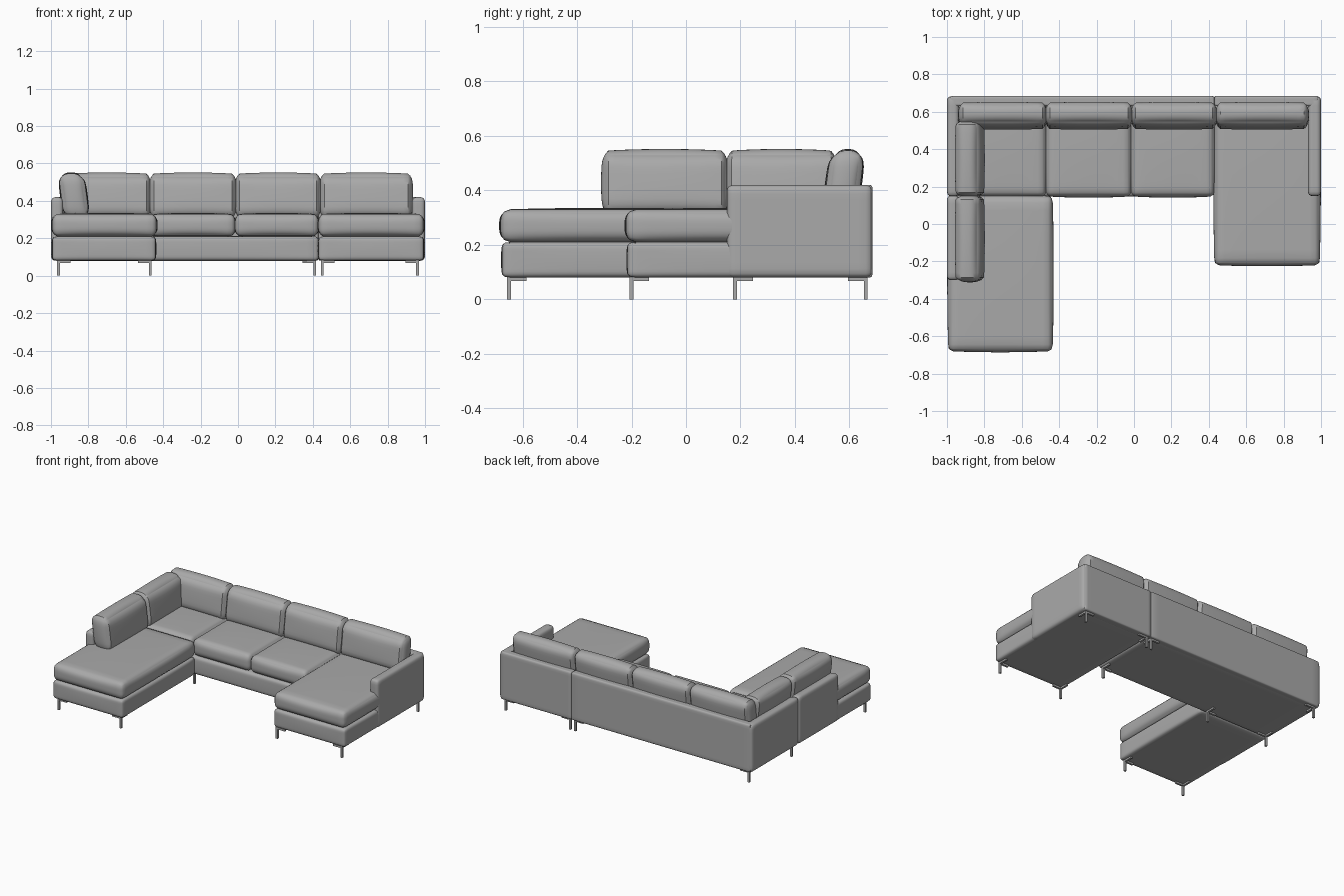
import bpy, bmesh, math
from mathutils import Vector, Matrix

cube = bpy.data.objects.get("Cube")
if cube:
    bpy.data.objects.remove(cube, do_unlink=True)


def make_material(name, colour):
    mat = bpy.data.materials.new(name)
    mat.use_nodes = True
    mat.diffuse_color = colour
    mat.node_tree.nodes["Principled BSDF"].inputs["Base Color"].default_value = colour
    return mat


GREY = make_material("soft grey", (0.4, 0.4, 0.4, 1))


def finish(bm, name, smooth=True):
    mesh = bpy.data.meshes.new(name)
    bm.to_mesh(mesh)
    bm.free()
    obj = bpy.data.objects.new(name, mesh)
    bpy.context.collection.objects.link(obj)
    mesh.materials.append(GREY)
    if smooth:
        bpy.ops.object.select_all(action="DESELECT")
        obj.select_set(True)
        bpy.context.view_layer.objects.active = obj
        bpy.ops.object.shade_smooth_by_angle(angle=math.radians(40))
    return obj


def padded_box(name, xs, ys, zs, radii, crown=0.0, lean=0.0, turn=0.0):
    """Rounded upholstered box: radii per axis, crowned faces, optional lean in local y."""
    low, high = (Vector(c) for c in zip(xs, ys, zs))
    centre, half = (low + high) / 2, (high - low) / 2
    if turn:
        half.x, half.y = half.y, half.x
    bm = bmesh.new()
    bmesh.ops.create_cube(bm, size=2)
    bmesh.ops.subdivide_edges(bm, edges=bm.edges[:], cuts=14, use_grid_fill=True)
    for v in bm.verts:
        # Crowd the grid toward the edges, where the rounding happens
        t = [math.sin(c * math.pi / 2) for c in v.co]
        inner, offset = Vector(), Vector()
        for a in range(3):
            p = t[a] * half[a]
            limit = max(half[a] - radii[a], 0)
            inner[a] = max(-limit, min(limit, p))
            offset[a] = (p - inner[a]) / radii[a]
        if offset.length > 0:
            offset.normalize()
        co = Vector([inner[a] + offset[a] * radii[a] for a in range(3)])
        for a in range(3):
            if a == 2 and t[a] < 0:
                continue
            b, c = (a + 1) % 3, (a + 2) % 3
            co[a] += crown * t[a] * (1 - t[b] ** 2) * (1 - t[c] ** 2)
        co.y += lean * t[2]
        v.co = co
    bm.transform(Matrix.Translation(centre) @ Matrix.Rotation(turn, 4, "Z"))
    return finish(bm, name)


# Upholstered bases
BASE_R = (0.02, 0.02, 0.02)
BASE_Z = (0.08, 0.21)
padded_box("right_chaise_base", (-0.993, -0.44), (-0.675, 0.15), BASE_Z, BASE_R, 0.004)
padded_box("middle_base", (-0.99, 0.43), (0.15, 0.67), BASE_Z, BASE_R, 0.004)
padded_box("left_chaise_base", (0.43, 0.993), (-0.215, 0.67), BASE_Z, BASE_R, 0.004)

# Seat cushions
SEAT_R = (0.03, 0.03, 0.045)
SEAT_Z = (0.21, 0.33)
padded_box("right_chaise_cushion", (-0.993, -0.435), (-0.68, 0.15), SEAT_Z, SEAT_R, 0.006)
padded_box("left_chaise_cushion", (0.43, 0.993), (-0.22, 0.65), SEAT_Z, SEAT_R, 0.006)
dividers = (-0.93, -0.47, -0.015, 0.43)
for name, x0, x1 in zip(("corner", "middle_right", "middle_left"), dividers, dividers[1:]):
    padded_box(name + "_seat_cushion", (x0, x1), (0.147, 0.65), SEAT_Z, SEAT_R, 0.006)

# Arms and back panels
ARM_R = (0.025, 0.02, 0.025)
FRAME_Z = (0.08, 0.42)
padded_box("right_arm_front", (-1, -0.935), (-0.3, 0.152), FRAME_Z, ARM_R)
padded_box("right_arm_rear", (-1, -0.935), (0.148, 0.683), FRAME_Z, ARM_R)
padded_box("left_arm", (0.93, 1), (0.15, 0.683), FRAME_Z, ARM_R)
PANEL_R = (0.008, 0.012, 0.012)
padded_box("long_back_panel", (-0.985, 0.43), (0.63, 0.685), FRAME_Z, PANEL_R)
padded_box("short_back_panel", (0.43, 0.985), (0.63, 0.685), FRAME_Z, PANEL_R)

# Leaning back cushions
PILLOW_R = (0.022, 0.055, 0.055)
PILLOW_Z = (0.31, 0.545)
dividers = (-0.935, -0.47, -0.012, 0.44, 0.93)
for i, (x0, x1) in enumerate(zip(dividers, dividers[1:])):
    padded_box(f"back_cushion_{i + 1}", (x0, x1), (0.517, 0.64), PILLOW_Z,
               PILLOW_R, 0.007, lean=0.015)
for name, y0, y1 in (("front", -0.305, 0.15), ("rear", 0.15, 0.55)):
    padded_box("side_cushion_" + name, (-0.945, -0.81), (y0, y1), PILLOW_Z,
               PILLOW_R, 0.007, lean=0.015, turn=math.pi / 2)


def leg(name, x, y, sx, sy):
    """Slim square post with an L-shaped mounting bracket pointing inward."""
    bm = bmesh.new()
    reach, w = 0.065, 0.014
    for size, centre in (
            ((w, w, 0.084), (x, y, 0.042)),
            ((reach, w, 0.014), (x + sx * reach / 2, y, 0.075)),
            ((w, reach, 0.014), (x, y + sy * reach / 2, 0.075))):
        bmesh.ops.create_cube(bm, size=1, matrix=Matrix.Translation(centre)
                              @ Matrix.Diagonal((*size, 1)))
    finish(bm, name, smooth=False)


# Legs at the corners of each section
legs = {
    "right_chaise": ((-0.96, -0.65, 1, 1), (-0.47, -0.65, -1, 1), (-0.47, 0.18, -1, 1)),
    "middle": ((-0.96, 0.18, 1, 1), (-0.96, 0.66, 1, -1), (0.41, 0.18, -1, 1), (0.41, 0.66, -1, -1)),
    "left_chaise": ((0.45, -0.2, 1, 1), (0.96, -0.2, -1, 1), (0.45, 0.66, 1, -1), (0.96, 0.66, -1, -1)),
}
for section, spots in legs.items():
    for i, spot in enumerate(spots):
        leg(f"{section}_leg_{i + 1}", *spot)
